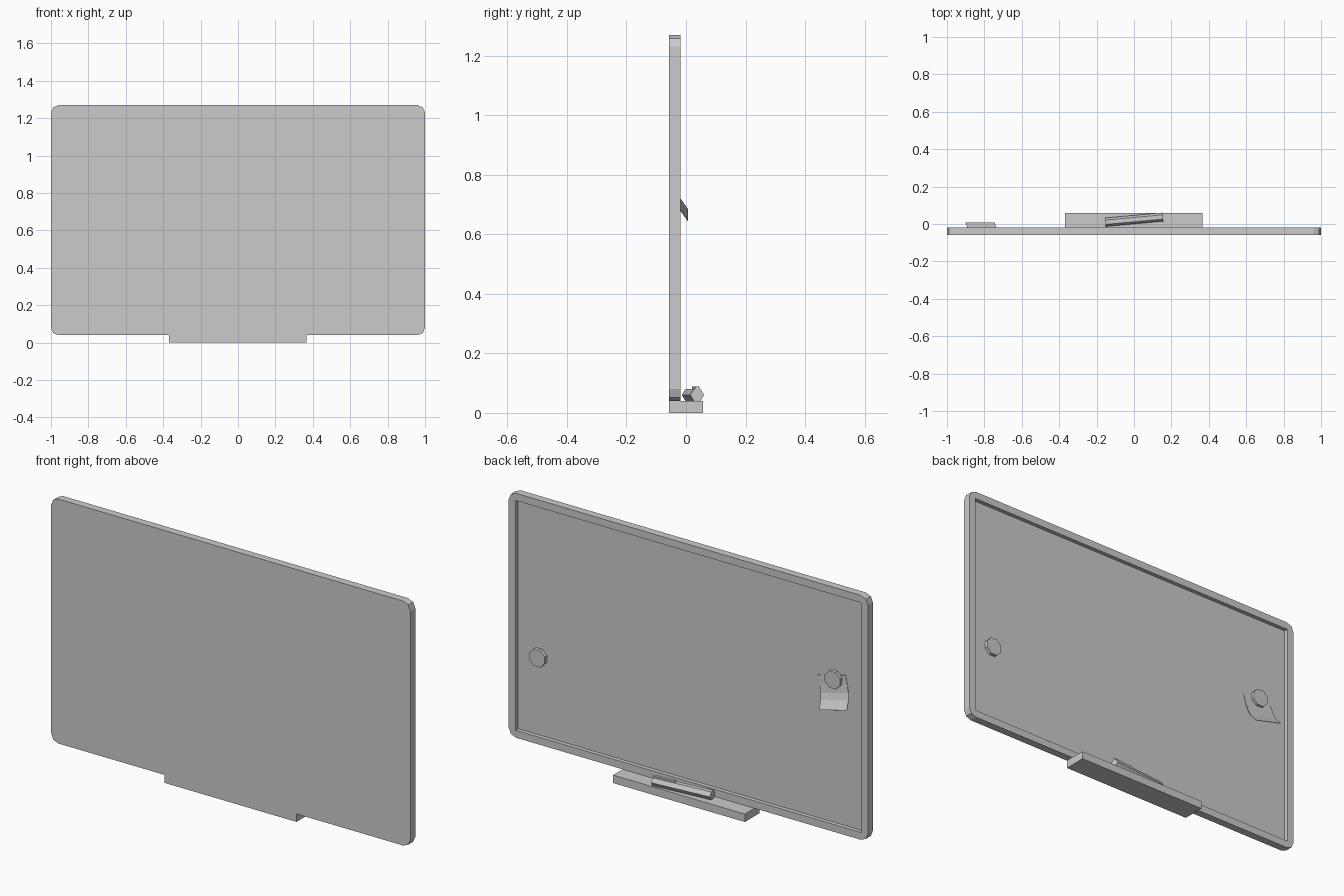
import bpy
import bmesh
from math import radians, pi, sin, cos
from mathutils import Matrix, Vector

cube = bpy.data.objects.get("Cube")
if cube:
    bpy.data.objects.remove(cube)

grey = bpy.data.materials.new("plain_grey")
grey.use_nodes = True
colour = (0.6, 0.6, 0.6, 1)
grey.diffuse_color = colour
grey.node_tree.nodes["Principled BSDF"].inputs["Base Color"].default_value = colour


def finish(name, bm):
    """Turn a bmesh into a named grey object."""
    bmesh.ops.recalc_face_normals(bm, faces=bm.faces)
    mesh = bpy.data.meshes.new(name)
    bm.to_mesh(mesh)
    bm.free()
    mesh.materials.append(grey)
    obj = bpy.data.objects.new(name, mesh)
    bpy.context.collection.objects.link(obj)
    return obj


def box(name, low, high, corner=0):
    """Box between two corners, optionally rounding the edges along y."""
    low, high = Vector(low), Vector(high)
    bm = bmesh.new()
    bmesh.ops.create_cube(bm, size=1, matrix=Matrix.Translation((low + high) / 2)
                          @ Matrix.Diagonal((*(high - low), 1)))
    if corner:
        edges = [e for e in bm.edges
                 if abs(e.verts[0].co.y - e.verts[1].co.y) > 0.001]
        bmesh.ops.bevel(bm, geom=edges, offset=corner, segments=2,
                        profile=0.5, affect='EDGES')
    return finish(name, bm)


def prism(name, sides, radius, depth, matrix):
    """Regular prism along its local z axis."""
    bm = bmesh.new()
    bmesh.ops.create_cone(bm, cap_ends=True, segments=sides, radius1=radius,
                          radius2=radius, depth=depth, matrix=matrix)
    return finish(name, bm)


FRONT, RIM, FLOOR = -0.0575, -0.0185, -0.039

# Board with a raised rim around the recessed writing surface
board = box("board", (-1, FRONT, 0.04), (1, RIM, 1.27), corner=0.04)
cutter = box("recess_cutter", (-0.963, FLOOR, 0.077), (0.963, 0.1, 1.233))
cutter.hide_render = True
cut = board.modifiers.new("recess", 'BOOLEAN')
cut.operation = 'DIFFERENCE'
cut.solver = 'EXACT'
cut.object = cutter
bpy.context.view_layer.objects.active = board
bpy.ops.object.modifier_apply(modifier=cut.name)
bpy.data.objects.remove(cutter)

# Tray below the board
box("tray", (-0.368, FRONT, 0), (0.366, -FRONT, 0.04))

# Magnets
for name, x, z in (("left_magnet", 0.845, 0.47), ("right_magnet", -0.8, 0.8)):
    prism(name, 8, 0.046, 0.018, Matrix.Translation((x, FLOOR + 0.009, z))
          @ Matrix.Rotation(pi / 2, 4, 'X') @ Matrix.Rotation(pi / 8, 4, 'Z'))

# Tilted paper note, curling away from the board towards its lower edge
tilt = radians(14)
across = Vector((cos(tilt), 0, -sin(tilt)))
down = Vector((-sin(tilt), 0, -cos(tilt)))
top = Vector((-0.785, FLOOR, 0.815))
bm = bmesh.new()
rows = []
for drop, lift in ((0, 0.002), (0.04, 0.003), (0.085, 0.008),
                   (0.117, 0.019), (0.155, 0.045)):
    centre = top + down * drop + Vector((0, lift, 0))
    rows.append([bm.verts.new(centre + across * s) for s in (-0.08, 0.08)])
for a, b in zip(rows, rows[1:]):
    bm.faces.new((a[0], a[1], b[1], b[0]))
note = finish("paper_note", bm)
thick = note.modifiers.new("thickness", 'SOLIDIFY')
thick.thickness = 0.002
thick.offset = 0

# Marker lying askew on the tray, with its pocket clip on top
lie = Matrix.Translation((0, 0.0235, 0.06)) @ Matrix.Rotation(radians(5.2), 4, 'Z')
prism("marker", 6, 0.0231, 0.31, lie @ Matrix.Rotation(pi / 2, 4, 'Y'))
clip = box("marker_clip", (0.04, -0.007, 0.018), (0.155, 0.007, 0.028))
clip.matrix_world = lie
